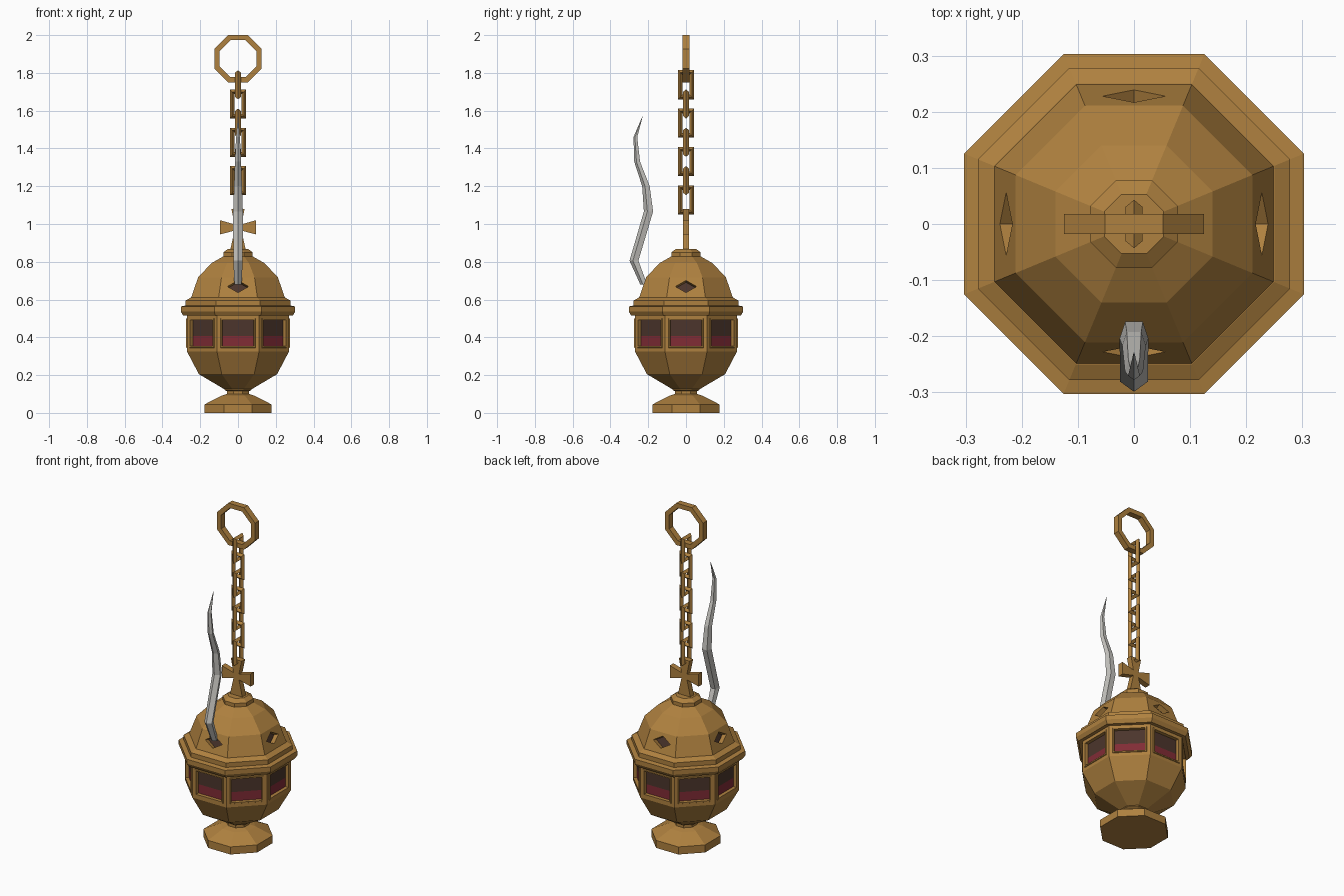
import bpy, bmesh
from math import sin, cos, pi
from mathutils import Vector

if "Cube" in bpy.data.objects:
    bpy.data.objects.remove(bpy.data.objects["Cube"], do_unlink=True)


def material(name, rgb):
    m = bpy.data.materials.new(name)
    m.use_nodes = True
    m.diffuse_color = (*rgb, 1)
    m.node_tree.nodes["Principled BSDF"].inputs["Base Color"].default_value = (*rgb, 1)
    return m


BRASS = material("brass", (0.43, 0.22, 0.05))
DARK = material("dark interior", (0.072, 0.036, 0.025))
EMBER = material("ember red", (0.22, 0.025, 0.036))
SMOKE = material("smoke grey", (0.56, 0.55, 0.52))


def finish(name, bm, *mats):
    bmesh.ops.recalc_face_normals(bm, faces=bm.faces)
    mesh = bpy.data.meshes.new(name)
    bm.to_mesh(mesh)
    bm.free()
    for m in mats:
        mesh.materials.append(m)
    ob = bpy.data.objects.new(name, mesh)
    bpy.context.collection.objects.link(ob)
    return ob


def loft(bm, rings, closed=False):
    """Skin rings of points; cap the ends, or join them when closed."""
    rings = [[bm.verts.new(p) for p in r] for r in rings]
    pairs = list(zip(rings, rings[1:]))
    if closed:
        pairs.append((rings[-1], rings[0]))
    else:
        bm.faces.new(rings[0])
        bm.faces.new(rings[-1])
    for a, b in pairs:
        for i in range(len(a)):
            j = (i + 1) % len(a)
            bm.faces.new((a[i], a[j], b[j], b[i]))
    bmesh.ops.recalc_face_normals(bm, faces=bm.faces)


def octagon(size, z=0):
    """Corners of an octagon whose flats lie at the given distance."""
    r = size / cos(pi / 8)
    return [Vector((r * cos((k + 0.5) * pi / 4), r * sin((k + 0.5) * pi / 4), z))
            for k in range(8)]


def turned(profile):
    bm = bmesh.new()
    loft(bm, [octagon(r, z) for r, z in profile])
    return bm


# Foot and stem
finish("foot", turned([(0.177, 0), (0.177, 0.045), (0.09, 0.09), (0.058, 0.1),
                       (0.058, 0.115), (0.072, 0.122), (0.072, 0.14)]), BRASS)

# Bowl with a framed, recessed window on each wall
WALL_LOW, WALL_HIGH, EMBER_TOP = 0.325, 0.52, 0.407
bm = turned([(0.075, 0.127), (0.207, 0.205), (0.27, WALL_LOW), (0.27, WALL_HIGH)])
walls = [f for f in bm.faces
         if abs(f.normal.z) < 0.1 and f.calc_center_median().z > WALL_LOW]
bmesh.ops.inset_individual(bm, faces=walls, thickness=0.027)
bmesh.ops.inset_individual(bm, faces=walls, thickness=0.003, depth=0.004)
bmesh.ops.inset_individual(bm, faces=walls, thickness=0.01)
bmesh.ops.inset_individual(bm, faces=walls, thickness=0.001, depth=-0.02)
for f in walls:
    f.material_index = 1
edges = {e for f in walls for e in f.edges}
verts = {v for f in walls for v in f.verts}
bmesh.ops.bisect_plane(bm, geom=walls + list(edges) + list(verts),
                       plane_co=(0, 0, EMBER_TOP), plane_no=(0, 0, 1))
for f in bm.faces:
    if f.material_index and f.calc_center_median().z < EMBER_TOP:
        f.material_index = 2
finish("bowl", bm, BRASS, DARK, EMBER)

# Lid rim
finish("lid_rim", turned([(0.265, 0.515), (0.29, 0.515), (0.303, 0.536), (0.303, 0.563),
                          (0.278, 0.568), (0.278, 0.595), (0.25, 0.61)]), BRASS)

# Dome with a diamond vent on the front, back and both sides
bm = turned([(0.25, 0.605), (0.211, 0.718), (0.14, 0.793), (0.075, 0.83)])
vented = [f for f in bm.faces if 0.1 < f.normal.z < 0.5
          and min(abs(f.normal.x), abs(f.normal.y)) < 0.1]
for face in vented:
    n = face.normal.copy()
    across = Vector((0, 0, 1)).cross(n).normalized()
    up = n.cross(across)
    mid = face.calc_center_median() + up * 0.008
    corners = sorted(face.verts, key=lambda v: (v.co - mid).dot(up))
    low = sorted(corners[:2], key=lambda v: (v.co - mid).dot(across))
    high = sorted(corners[2:], key=lambda v: -(v.co - mid).dot(across))
    quad = low + high
    bm.faces.remove(face)
    tips = [mid - up * 0.034, mid + across * 0.056, mid + up * 0.034, mid - across * 0.056]
    rim = [bm.verts.new(p) for p in tips]
    floor = [bm.verts.new(p - n * 0.03) for p in tips]
    for i in range(4):
        j = (i + 1) % 4
        bm.faces.new((quad[i], quad[j], rim[i]))
        bm.faces.new((quad[j], rim[j], rim[i]))
        bm.faces.new((rim[i], rim[j], floor[j], floor[i]))
    bm.faces.new(floor).material_index = 1
finish("dome", bm, BRASS, DARK)

# Cap
finish("cap", turned([(0.078, 0.815), (0.078, 0.85), (0.053, 0.868)]), BRASS)

# Flared cross
right = [(0.042, 0.86), (0.018, 0.965), (0.095, 0.945), (0.095, 1.02),
         (0.018, 0.998), (0.035, 1.08)]
outline = right + [(-x, z) for x, z in reversed(right)]
bm = bmesh.new()
loft(bm, [[(x, y, z) for x, z in outline] for y in (-0.017, 0.017)])
finish("cross", bm, BRASS)


def hoop(name, outer, inner, section, z, sideways=False):
    """Closed bar: section pairs give the outer-to-inner share and the depth."""
    rings = []
    for a, b in zip(outer, inner):
        ring = []
        for share, depth in section:
            p = a.lerp(b, share)
            ring.append((depth, p.x, p.y + z) if sideways else (p.x, depth, p.y + z))
        rings.append(ring)
    bm = bmesh.new()
    loft(bm, rings, closed=True)
    finish(name, bm, BRASS)


def rectangle(w, h):
    return [Vector((sx * w, sz * h, 0)) for sx, sz in ((1, 1), (-1, 1), (-1, -1), (1, -1))]


# Chain of alternating links with a diamond section
for k in range(7):
    hoop(f"chain_link_{k + 1}", rectangle(0.043, 0.077), rectangle(0.018, 0.052),
         [(0, 0), (0.5, 0.015), (1, 0), (0.5, -0.015)], 1.128 + k * 0.1015, k % 2 == 0)

# Carrying ring
hoop("top_ring", octagon(0.125), octagon(0.098),
     [(0, -0.018), (0, 0.018), (1, 0.018), (1, -0.018)], 1.875)

# Smoke wisp, five-sided and tapering along its path
path = [(-0.222, 0.68, 0.02), (-0.273, 0.806, 0.026), (-0.196, 1.066, 0.027),
        (-0.21, 1.2, 0.022), (-0.257, 1.33, 0.017), (-0.267, 1.46, 0.011),
        (-0.23, 1.57, 0.001)]
bm = bmesh.new()
loft(bm, [[(r * sin(k * 2 * pi / 5), y - r * cos(k * 2 * pi / 5), z) for k in range(5)]
          for y, z, r in path])
finish("smoke_wisp", bm, SMOKE)
